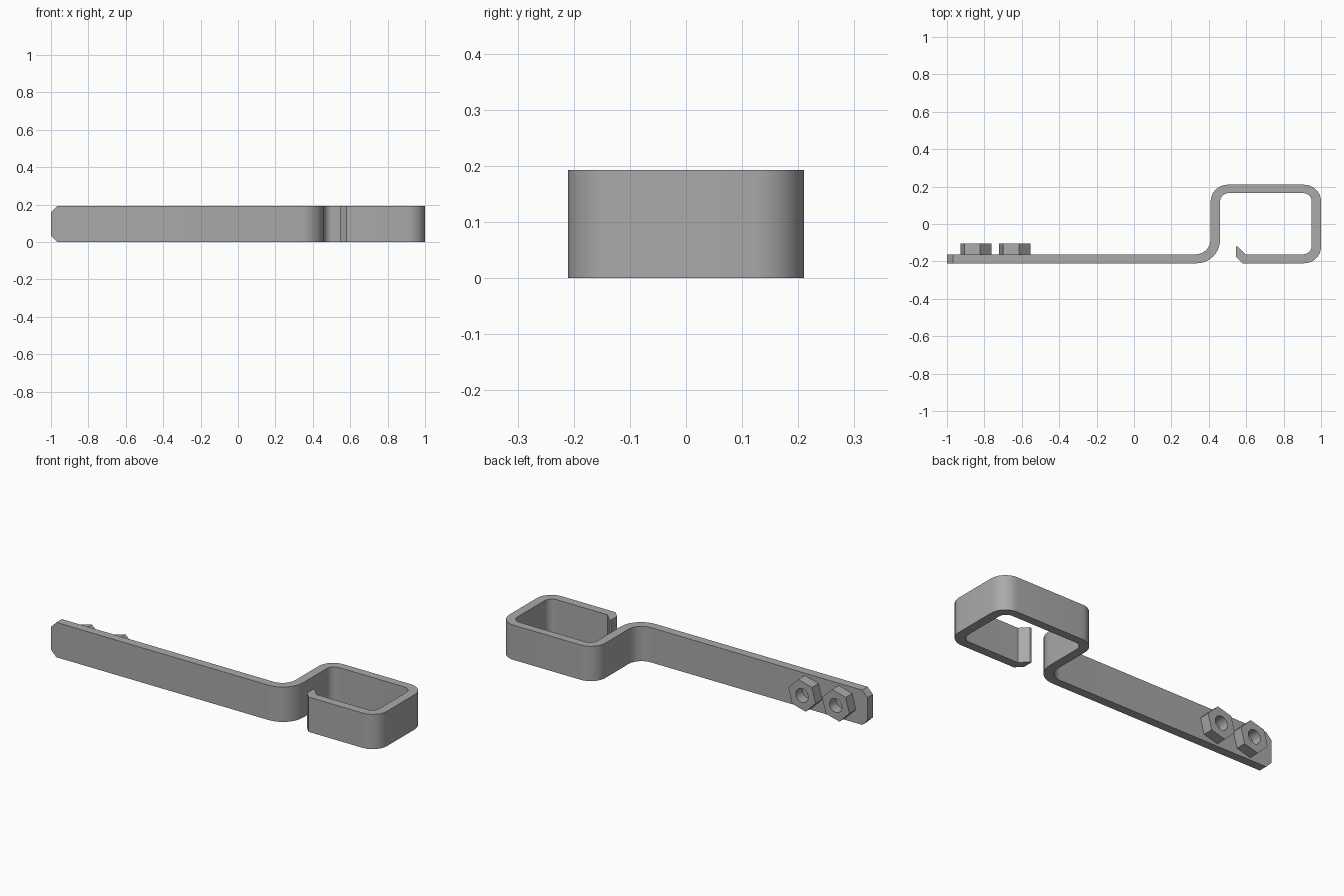
import bpy, bmesh
from math import pi, cos, sin, radians
from mathutils import Vector

cube = bpy.data.objects.get("Cube")
if cube:
    bpy.data.objects.remove(cube, do_unlink=True)

steel = bpy.data.materials.new("grey steel")
steel.use_nodes = True
steel.diffuse_color = (0.4, 0.4, 0.4, 1)
steel.node_tree.nodes["Principled BSDF"].inputs["Base Color"].default_value = steel.diffuse_color

HEIGHT = 0.193
FRONT, BACK = -0.21, -0.162   # faces of the long flat arm


def finish(bm, name):
    bmesh.ops.recalc_face_normals(bm, faces=bm.faces)
    mesh = bpy.data.meshes.new(name)
    bm.to_mesh(mesh)
    bm.free()
    obj = bpy.data.objects.new(name, mesh)
    bpy.context.collection.objects.link(obj)
    mesh.materials.append(steel)
    bpy.ops.object.select_all(action='DESELECT')
    obj.select_set(True)
    bpy.context.view_layer.objects.active = obj
    bpy.ops.object.shade_smooth_by_angle(angle=radians(25))
    return obj


def rounded(corners, steps=10):
    """Outline with each right-angled corner (x, y, radius) rounded."""
    pts = []
    for i, (x, y, r) in enumerate(corners):
        p = Vector((x, y))
        if r == 0:
            pts.append(p)
            continue
        a = (Vector(corners[i - 1][:2]) - p).normalized() * r
        b = (Vector(corners[(i + 1) % len(corners)][:2]) - p).normalized() * r
        for k in range(steps + 1):
            t = k / steps * pi / 2
            pts.append(p + a * (1 - sin(t)) + b * (1 - cos(t)))
    return pts


# Bent strap: arm, rounded bend, open rectangular hook with a small lip
outline = rounded([
    (-1, FRONT, 0), (0.46, FRONT, 0.125), (0.46, 0.165, 0.045),
    (0.95, 0.165, 0.045), (0.95, BACK, 0.045), (0.595, BACK, 0),
    (0.555, -0.12, 0), (0.545, -0.12, 0), (0.545, -0.175, 0),
    (0.58, FRONT, 0), (1, FRONT, 0.09), (1, 0.21, 0.09),
    (0.41, 0.21, 0.09), (0.41, BACK, 0.08), (-1, BACK, 0)])
bm = bmesh.new()
base = bm.faces.new([bm.verts.new((p.x, p.y, 0)) for p in outline])
ext = bmesh.ops.extrude_face_region(bm, geom=[base])
top = [v for v in ext["geom"] if isinstance(v, bmesh.types.BMVert)]
bmesh.ops.translate(bm, verts=top, vec=(0, 0, HEIGHT))
# Clipped corners at the free end
ends = [e for e in bm.edges
        if all(v.co.x < -0.999 for v in e.verts)
        and abs(e.verts[0].co.z - e.verts[1].co.z) < 0.001]
bmesh.ops.bevel(bm, geom=ends, offset=0.033, segments=1, affect='EDGES')
finish(bm, "bent_strap")


def hex_nut(name, x, radius=0.0865, hole=0.038, turn=15, n=36):
    bm = bmesh.new()
    loops = []
    for y, inner in ((BACK, False), (-0.105, False), (-0.105, True), (BACK, True)):
        loop = []
        for i in range(n):
            deg = i * 360 / n
            r = hole if inner else radius * cos(pi / 6) / cos(radians(deg % 60 - 30))
            a = radians(deg + turn)
            loop.append(bm.verts.new((x + r * cos(a), y, HEIGHT / 2 + r * sin(a))))
        loops.append(loop)
    for k in range(4):
        a, b = loops[k], loops[(k + 1) % 4]
        for i in range(n):
            j = (i + 1) % n
            bm.faces.new((a[i], a[j], b[j], b[i]))
    return finish(bm, name)


# Two nuts on the back of the arm near the free end
for name, x in (("outer_nut", -0.845), ("inner_nut", -0.638)):
    hex_nut(name, x)
